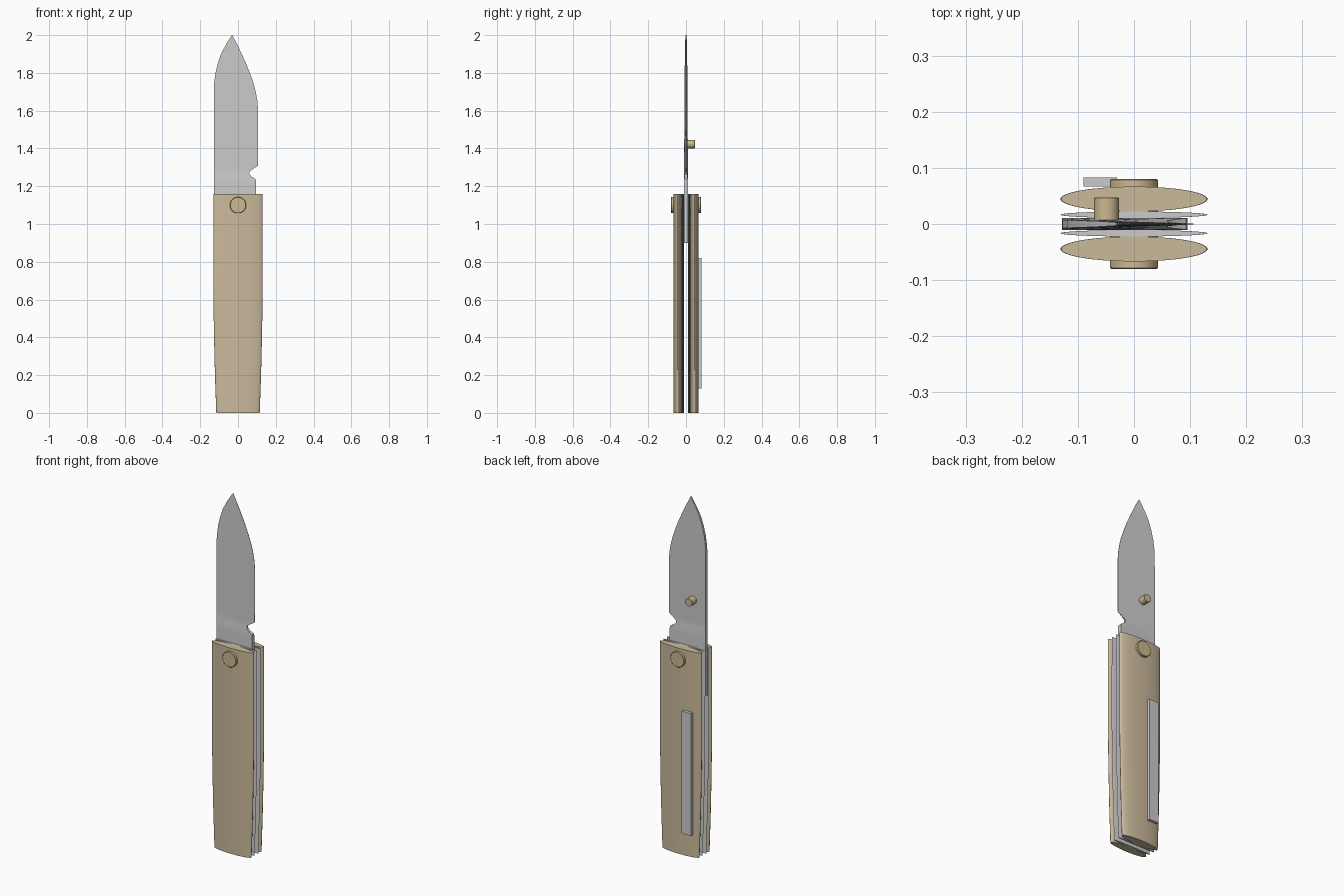
import bpy, bmesh, math

if "Cube" in bpy.data.objects:
    bpy.data.objects.remove(bpy.data.objects["Cube"])

def material(name, rgb):
    m = bpy.data.materials.new(name)
    m.diffuse_color = (*rgb, 1)
    m.use_nodes = True
    m.node_tree.nodes["Principled BSDF"].inputs["Base Color"].default_value = m.diffuse_color
    return m

brass = material("brass", (0.60, 0.48, 0.28))
tan = material("tan", (0.60, 0.49, 0.33))

def loft(name, rings, mat=None, angle=30):
    """Closed solid skinned through equal-length rings of points."""
    bm = bmesh.new()
    vs = [[bm.verts.new(p) for p in r] for r in rings]
    n = len(vs[0])
    for a, b in zip(vs, vs[1:]):
        for i in range(n):
            j = (i + 1) % n
            bm.faces.new((a[i], a[j], b[j], b[i]))
    bm.faces.new(vs[0][::-1])
    bm.faces.new(vs[-1])
    bmesh.ops.recalc_face_normals(bm, faces=bm.faces)
    me = bpy.data.meshes.new(name)
    bm.to_mesh(me)
    bm.free()
    ob = bpy.data.objects.new(name, me)
    bpy.context.collection.objects.link(ob)
    if mat:
        me.materials.append(mat)
    bpy.ops.object.select_all(action='DESELECT')
    ob.select_set(True)
    bpy.context.view_layer.objects.active = ob
    bpy.ops.object.shade_smooth_by_angle(angle=math.radians(angle))
    return ob

def slab(name, y, half, mat=None):
    """Elliptical handle layer, slightly narrower at the butt."""
    outline = [(0, .115), (.2, .122), (.4, .127), (.65, .131), (.9, .131), (1.16, .13)]
    angles = [2 * math.pi * i / 64 for i in range(64)]
    return loft(name, [[(w * math.cos(a), y + half * math.sin(a), z) for a in angles]
                       for z, w in outline], mat)

def pin(name, x, z, y0, y1, r, mat, bevel):
    """Round pin along y with softened ends."""
    angles = [2 * math.pi * i / 40 for i in range(40)]
    prof = [(y0, r - bevel), (y0 + bevel, r), (y1 - bevel, r), (y1, r - bevel)]
    return loft(name, [[(x + q * math.cos(a), y, z + q * math.sin(a)) for a in angles]
                       for y, q in prof], mat)

# Handle scales and liners
for side, s in (("front", -1), ("back", 1)):
    slab(side + "_scale", s * .0445, .0222, tan)
    slab(side + "_liner", s * .0165, .0058)

# Pivot and thumb stud
pin("pivot", 0, 1.1, -.08, .08, .043, brass, .002)
pin("thumb_stud", -.049, 1.423, .006, .047, .022, brass, .001)

# Blade rows: z, spine x, edge x, spine half thickness, edge half thickness
rows = [(.90, -.128, .095, .011, .011), (1.225, -.128, .095, .011, .011),
        (1.238, -.128, .093, .011, .010), (1.25, -.128, .072, .011, .008),
        (1.265, -.128, .059, .011, .006), (1.278, -.128, .061, .0105, .004),
        (1.29, -.128, .078, .010, .002), (1.308, -.128, .105, .010, .0008),
        (1.60, -.128, .106, .0085, .0008), (1.65, -.128, .103, .008, .0008),
        (1.70, -.128, .094, .008, .0008), (1.74, -.127, .084, .0075, .0008),
        (1.80, -.119, .063, .007, .0008), (1.85, -.107, .043, .0065, .0008),
        (1.90, -.090, .020, .006, .0008), (1.95, -.064, -.004, .005, .0008),
        (2.0, -.032, -.030, .003, .0008)]
loft("blade", [[(a, -t, z), (b, -e, z), (b, e, z), (a, t, z)] for z, a, b, t, e in rows])

# Pocket clip
loft("pocket_clip", [[(-.09, .067, z), (-.03, .067, z), (-.03, .083, z), (-.09, .083, z)]
                     for z in (.13, .82)])
